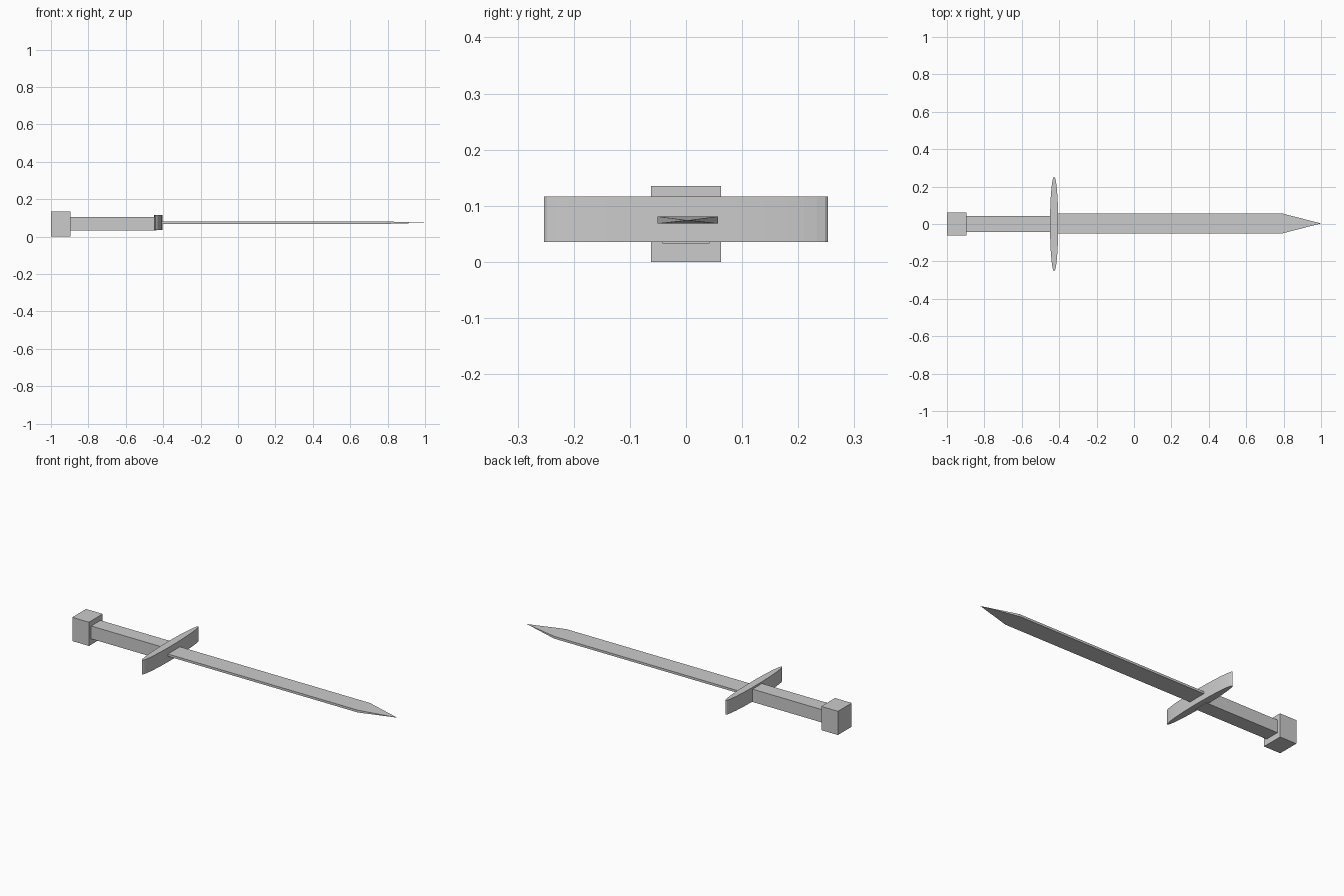
import bpy, bmesh
from mathutils import Matrix, Vector

if "Cube" in bpy.data.objects:
    bpy.data.objects.remove(bpy.data.objects["Cube"])


def make_object(name, bm):
    bmesh.ops.recalc_face_normals(bm, faces=bm.faces)
    mesh = bpy.data.meshes.new(name)
    bm.to_mesh(mesh)
    bm.free()
    obj = bpy.data.objects.new(name, mesh)
    bpy.context.collection.objects.link(obj)
    return obj


def box_mesh(x, y, z):
    """Box spanning three (min, max) ranges."""
    bm = bmesh.new()
    centre = Vector([(a + b) / 2 for a, b in (x, y, z)])
    size = [b - a for a, b in (x, y, z)]
    bmesh.ops.create_cube(bm, size=1, matrix=Matrix.Translation(centre) @ Matrix.Diagonal((*size, 1)))
    return bm


# Pommel block and square grip
make_object("pommel", box_mesh((-1.0, -0.895), (-0.062, 0.062), (0.0, 0.135)))
make_object("grip", box_mesh((-0.895, -0.435), (-0.042, 0.042), (0.033, 0.106)))

# Crossguard: flattened upright cylinder
bm = bmesh.new()
bmesh.ops.create_cone(
    bm, cap_ends=True, segments=32, radius1=1, radius2=1, depth=1,
    matrix=Matrix.Translation((-0.427, 0, 0.076)) @ Matrix.Diagonal((0.022, 0.253, 0.081, 1)))
make_object("crossguard", bm)

# Blade: thin bar whose far end is drawn to a point
bm = box_mesh((-0.43, 0.79), (-0.051, 0.057), (0.068, 0.081))
end = max(bm.faces, key=lambda f: f.calc_center_median().x)
tip = bmesh.ops.poke(bm, faces=[end])["verts"][0]
tip.co = (1.0, 0.003, 0.074)
make_object("blade", bm)
